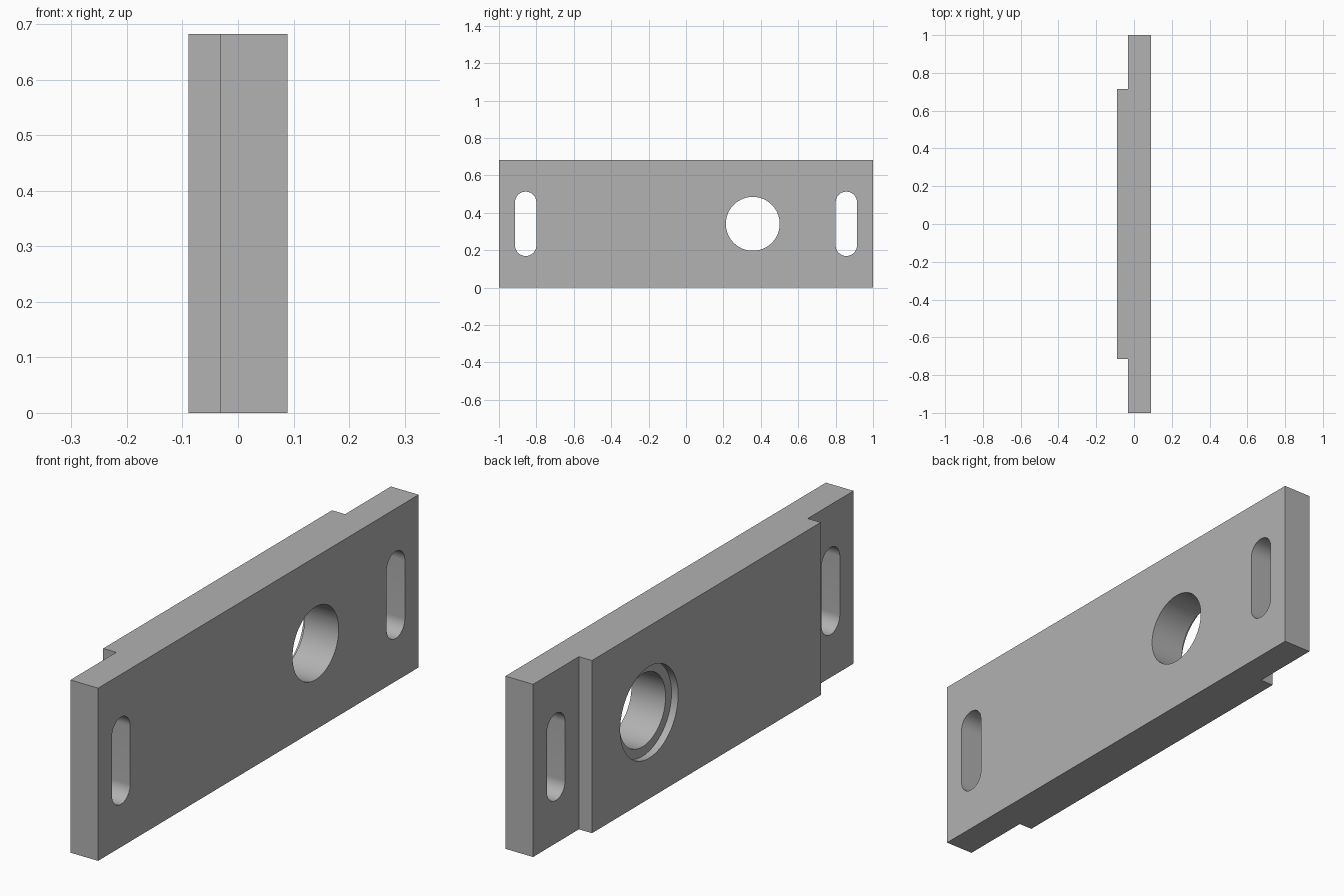
import bpy
import bmesh
from math import cos, sin, pi, radians
from mathutils import Vector

cube = bpy.data.objects.get("Cube")
if cube:
    bpy.data.objects.remove(cube, do_unlink=True)

HEIGHT = 0.682
MID_Z = HEIGHT / 2
BACK_X, STEP_X, FACE_X = 0.089, -0.032, -0.089
PAD_Y = 0.714

grey = bpy.data.materials.new("plain grey")
grey.use_nodes = True
colour = (0.445, 0.445, 0.445, 1)
grey.diffuse_color = colour
grey.node_tree.nodes["Principled BSDF"].inputs["Base Color"].default_value = colour


def prism(name, points, offset):
    """Extrude a closed outline along an offset vector."""
    bm = bmesh.new()
    face = bm.faces.new([bm.verts.new(p) for p in points])
    moved = bmesh.ops.extrude_face_region(bm, geom=[face])["geom"]
    verts = [v for v in moved if isinstance(v, bmesh.types.BMVert)]
    bmesh.ops.translate(bm, verts=verts, vec=Vector(offset))
    bmesh.ops.recalc_face_normals(bm, faces=bm.faces)
    mesh = bpy.data.meshes.new(name)
    bm.to_mesh(mesh)
    bm.free()
    mesh.materials.append(grey)
    obj = bpy.data.objects.new(name, mesh)
    bpy.context.collection.objects.link(obj)
    return obj


def rounded_cutter(name, y, radius, half_straight, x_start, x_end, steps=32):
    """Round or slot-shaped cutter running along x."""
    points = []
    for side in (1, -1):
        for i in range(steps + 1):
            if half_straight == 0 and i == steps:
                continue
            a = pi * i / steps
            points.append((x_start, y + side * radius * cos(a),
                           MID_Z + side * (half_straight + radius * sin(a))))
    obj = prism(name, points, (x_end - x_start, 0, 0))
    obj.hide_render = True
    return obj


# Plate with a raised centre pad, from its stepped plan outline
outline = [(BACK_X, -1), (BACK_X, 1), (STEP_X, 1), (STEP_X, PAD_Y),
           (FACE_X, PAD_Y), (FACE_X, -PAD_Y), (STEP_X, -PAD_Y), (STEP_X, -1)]
plate = prism("mounting_plate", [(x, y, 0) for x, y in outline], (0, 0, HEIGHT))

# Mounting slots, through bore and shallow counterbore
cutters = [rounded_cutter("slot_cutter", s * 0.857, 0.057, 0.115, -0.2, 0.2)
           for s in (-1, 1)]
cutters.append(rounded_cutter("bore_cutter", 0.357, 0.144, 0, -0.2, 0.2))
cutters.append(rounded_cutter("counterbore_cutter", 0.357, 0.181, 0, -0.2, -0.06))

bpy.ops.object.select_all(action="DESELECT")
plate.select_set(True)
bpy.context.view_layer.objects.active = plate
for cutter in cutters:
    cut = plate.modifiers.new(cutter.name, "BOOLEAN")
    cut.operation = "DIFFERENCE"
    cut.solver = "EXACT"
    cut.object = cutter
    bpy.ops.object.modifier_apply(modifier=cut.name)
    bpy.data.objects.remove(cutter, do_unlink=True)

bpy.ops.object.shade_smooth_by_angle(angle=radians(30))
